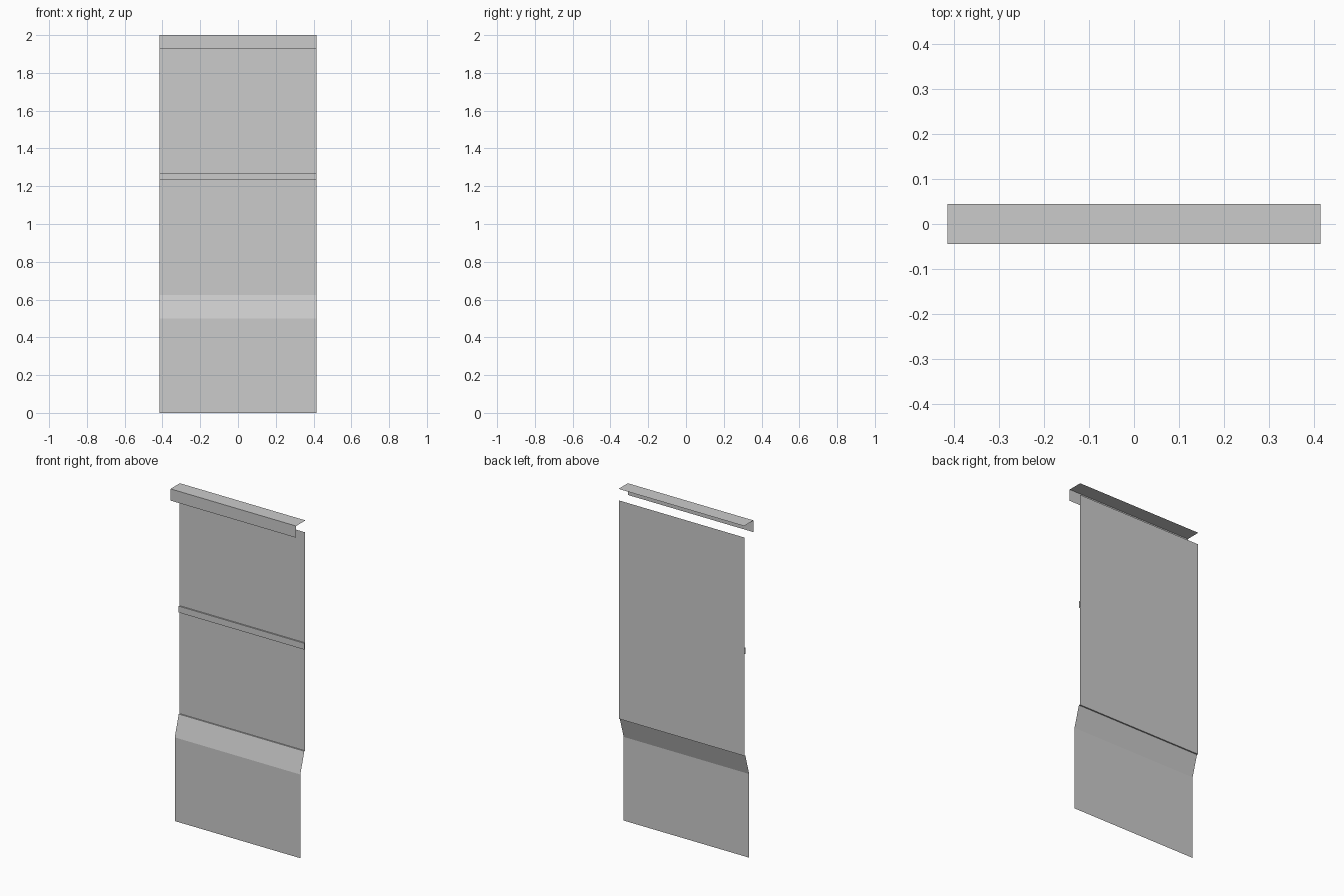
import bpy

if "Cube" in bpy.data.objects:
    bpy.data.objects.remove(bpy.data.objects["Cube"])

HALF_WIDTH = 0.415
PANEL_Y = 0.041      # plane of the upper wall sheet


def sheet(name, profile):
    """Sweep an open (y, z) profile across the width, leaving the ends open."""
    verts = [(x, y, z) for y, z in profile for x in (-HALF_WIDTH, HALF_WIDTH)]
    faces = [(2 * i, 2 * i + 1, 2 * i + 3, 2 * i + 2) for i in range(len(profile) - 1)]
    mesh = bpy.data.meshes.new(name)
    mesh.from_pydata(verts, [], faces)
    obj = bpy.data.objects.new(name, mesh)
    bpy.context.collection.objects.link(obj)
    return obj


# Lower wall: upright base, sloped shoulder, thin ledge back to the wall
sheet("lower_wall", [(-0.004, 0.0), (-0.004, 0.5), (0.033, 0.625), (PANEL_Y, 0.625)])

# Upper wall sheet
sheet("upper_wall", [(PANEL_Y, 0.625), (PANEL_Y, 1.25), (PANEL_Y, 1.93)])

# Narrow rail across the middle
sheet("middle_rail", [(PANEL_Y, 1.232), (0.033, 1.232), (0.033, 1.27), (PANEL_Y, 1.27)])

# Top trim: front lip and cap
sheet("top_trim", [(-0.044, 1.93), (-0.044, 2.0), (0.044, 2.0)])
